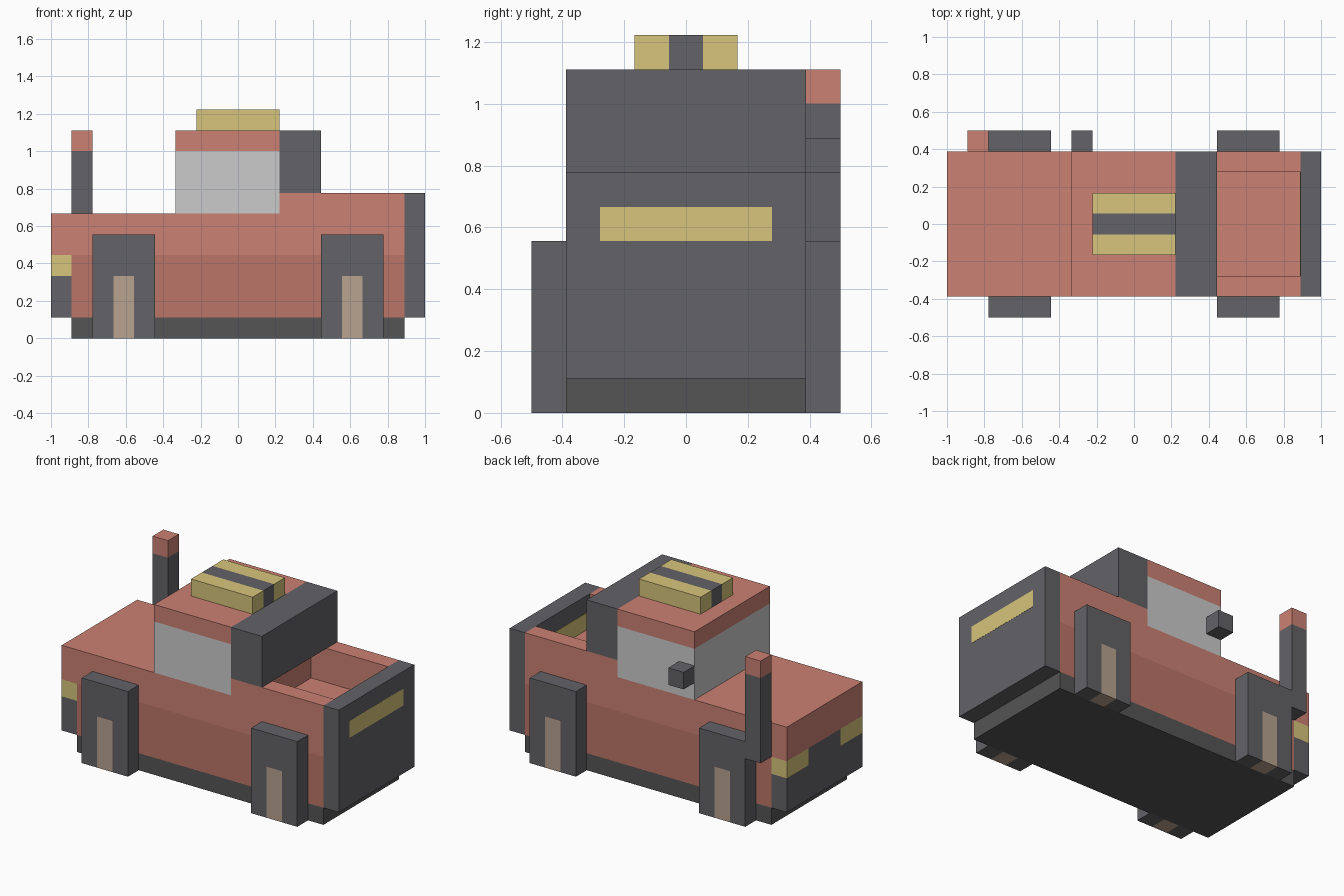
import bpy, bmesh
from mathutils import Vector

if "Cube" in bpy.data.objects:
    bpy.data.objects.remove(bpy.data.objects["Cube"])

U = 1 / 9  # one grid cell of the blocky design


def material(name, rgb):
    m = bpy.data.materials.new(name)
    m.diffuse_color = (*rgb, 1)
    m.use_nodes = True
    m.node_tree.nodes["Principled BSDF"].inputs["Base Color"].default_value = m.diffuse_color
    return m


RED = material("red_paint", (0.60, 0.22, 0.17))
RUST = material("dark_red_paint", (0.50, 0.18, 0.135))
DARK = material("dark_trim", (0.125, 0.122, 0.135))
BLACK = material("underbody", (0.09, 0.09, 0.09))
YELLOW = material("lamp_yellow", (0.68, 0.56, 0.20))
BEIGE = material("hub_beige", (0.48, 0.36, 0.28))


def prism(name, points, axis, lo, hi, mat=None):
    """Extrude a profile along x (profile y,z) or along y (profile x,z)."""
    bm = bmesh.new()
    place = (lambda a, b: (lo, a, b)) if axis == "x" else (lambda a, b: (a, lo, b))
    face = bm.faces.new([bm.verts.new(Vector(place(*p)) * U) for p in points])
    ext = bmesh.ops.extrude_face_region(bm, geom=[face])["geom"]
    step = Vector((1, 0, 0) if axis == "x" else (0, 1, 0)) * (hi - lo) * U
    bmesh.ops.translate(bm, verts=[v for v in ext if isinstance(v, bmesh.types.BMVert)], vec=step)
    bmesh.ops.recalc_face_normals(bm, faces=bm.faces)
    mesh = bpy.data.meshes.new(name)
    bm.to_mesh(mesh)
    bm.free()
    if mat:
        mesh.materials.append(mat)
    ob = bpy.data.objects.new(name, mesh)
    bpy.context.collection.objects.link(ob)
    return ob


def box(name, x, y, z, mat=None):
    pts = [(x[0], z[0]), (x[1], z[0]), (x[1], z[1]), (x[0], z[1])]
    return prism(name, pts, "y", y[0], y[1], mat)


W = (-3.5, 3.5)  # body width

# Underbody and lower body
box("chassis", (-8, 8), W, (0, 1), BLACK)
box("lower_body", (-8, 8), W, (1, 4), RUST)

# Hood with the bulkhead under the cab, then the open bed
prism("hood", [(-9, 4), (3, 4), (3, 7), (2, 7), (2, 6), (-9, 6)], "y", *W, RED)
prism("bed", [(-3.5, 4), (3.5, 4), (3.5, 7), (2.5, 7), (2.5, 5),
              (-2.5, 5), (-2.5, 7), (-3.5, 7)], "x", 3, 8, RED)

# Tailgate with a light strip through it
box("tailgate", (8, 9), W, (1, 7), DARK)
box("tail_light", (7.98, 9.0 + 0.01), (-2.5, 2.5), (5, 6), YELLOW)

# Front bumper with raised grille and corner headlights
prism("front_bumper", [(-3.5, 1), (3.5, 1), (3.5, 3), (1.5, 3), (1.5, 4),
                       (-1.5, 4), (-1.5, 3), (-3.5, 3)], "x", -9, -8, DARK)
for side, y in (("left", (-3.5, -1.5)), ("right", (1.5, 3.5))):
    box(f"headlight_{side}", (-9, -8), y, (3, 4), YELLOW)

# Cab
box("cab_windows", (-3, 2), W, (6, 9))
box("cab_roof", (-3, 2), W, (9, 10), RED)
box("cab_rear", (2, 4), W, (7, 10), DARK)

# Roof light bar
box("roof_bar_centre", (-2, 2), (-0.5, 0.5), (10, 11), DARK)
for side, y in (("left", (-1.5, -0.5)), ("right", (0.5, 1.5))):
    box(f"roof_light_{side}", (-2, 2), y, (10, 11), YELLOW)

# Four square wheels with hubs
for end, x in (("front", -7), ("rear", 4)):
    for side, y in (("left", (-4.5, -3.5)), ("right", (3.5, 4.5))):
        prism(f"wheel_{end}_{side}",
              [(x, 0), (x + 1, 0), (x + 1, 3), (x + 2, 3), (x + 2, 0),
               (x + 3, 0), (x + 3, 5), (x, 5)], "y", *y, DARK)
        box(f"hub_{end}_{side}", (x + 1, x + 2), y, (0, 3), BEIGE)

# Snorkel and wing mirror on one side only
box("snorkel", (-8, -7), (3.5, 4.5), (4, 9), DARK)
box("snorkel_cap", (-8, -7), (3.5, 4.5), (9, 10), RED)
box("wing_mirror", (-3, -2), (3.5, 4.5), (7, 8), DARK)
